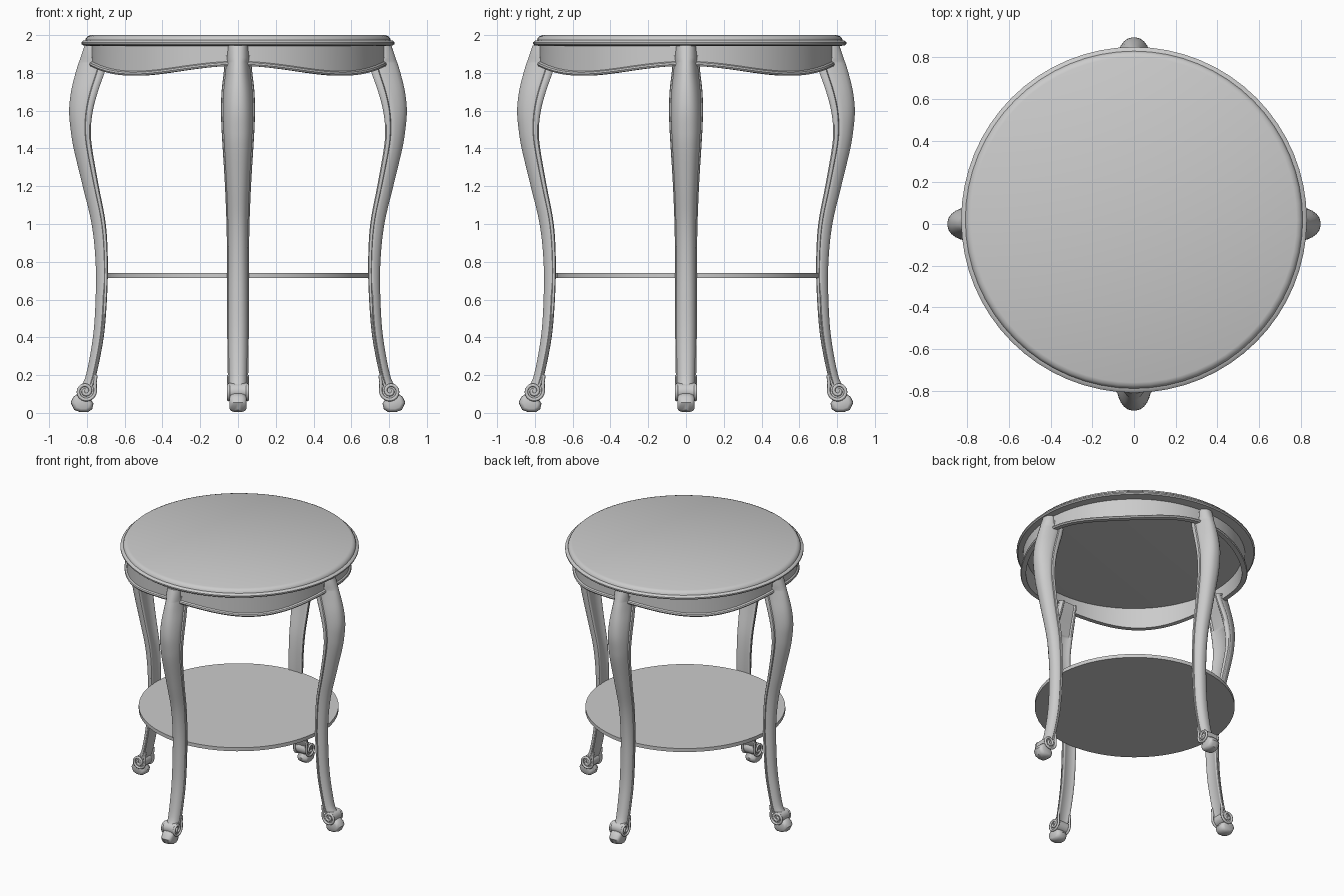
import bpy, bmesh, math
from mathutils import Matrix

if "Cube" in bpy.data.objects:
    bpy.data.objects.remove(bpy.data.objects["Cube"])

TAU = 2 * math.pi


def make_object(name, bm, angle=35):
    bmesh.ops.recalc_face_normals(bm, faces=bm.faces)
    me = bpy.data.meshes.new(name)
    bm.to_mesh(me)
    bm.free()
    ob = bpy.data.objects.new(name, me)
    bpy.context.collection.objects.link(ob)
    bpy.ops.object.select_all(action='DESELECT')
    ob.select_set(True)
    bpy.context.view_layer.objects.active = ob
    bpy.ops.object.shade_smooth_by_angle(angle=math.radians(angle))
    return ob


def loft(bm, rings, close=False, caps=True):
    """Skin a list of closed point rings."""
    vr = [[bm.verts.new(p) for p in ring] for ring in rings]
    pairs = list(zip(vr, vr[1:])) + ([(vr[-1], vr[0])] if close else [])
    for a, b in pairs:
        for i in range(len(a)):
            j = (i + 1) % len(a)
            bm.faces.new((a[i], a[j], b[j], b[i]))
    if caps and not close:
        bm.faces.new(vr[0])
        bm.faces.new(vr[-1])


def disc(name, profile, y=0, n=64):
    bm = bmesh.new()
    loft(bm, [[(r * math.cos(TAU * i / n), y + r * math.sin(TAU * i / n), z)
               for i in range(n)] for r, z in profile])
    return make_object(name, bm)


def smooth_stations(pts, steps=5):
    """Catmull-Rom interpolation of station tuples."""
    out = []
    for i in range(len(pts) - 1):
        p0, p1 = pts[max(i - 1, 0)], pts[i]
        p2, p3 = pts[i + 1], pts[min(i + 2, len(pts) - 1)]
        for s in range(steps):
            t = s / steps
            out.append(tuple(0.5 * (2 * b + (c - a) * t + (2 * a - 5 * b + 4 * c - d) * t * t
                                    + (3 * b - a - 3 * c + d) * t ** 3)
                             for a, b, c, d in zip(p0, p1, p2, p3)))
    return out + [pts[-1]]


# Round top with moulded edge, and the lower shelf
disc("table_top", [(0.79, 1.942), (0.82, 1.945), (0.829, 1.953), (0.829, 1.962), (0.82, 1.97),
                   (0.809, 1.973), (0.806, 1.982), (0.797, 1.993), (0.78, 2.0)], y=0.02)
disc("shelf", [(0.695, 0.713), (0.695, 0.74)], y=0.008)

# Scalloped apron ring with a beaded lower edge
bm = bmesh.new()
rings = []
N = 128
for i in range(N):
    a = TAU * i / N
    zb = 1.785 + 0.026 * (1 + math.cos(4 * a))
    section = [(0.772, 1.946), (0.774, zb + 0.024), (0.785, zb + 0.018), (0.789, zb + 0.009),
               (0.784, zb), (0.75, zb), (0.75, 1.946)]
    rings.append([(r * math.cos(a), r * math.sin(a), z) for r, z in section])
loft(bm, rings, close=True)
make_object("apron", bm)

# Cabriole leg: stations are (z, inner radius, outer radius, half width)
stations = [(0.07, 0.785, 0.855, 0.045), (0.13, 0.772, 0.838, 0.05), (0.2, 0.75, 0.805, 0.054),
            (0.4, 0.711, 0.768, 0.057), (0.6, 0.694, 0.754, 0.058), (0.8, 0.689, 0.754, 0.058),
            (1.0, 0.70, 0.775, 0.061), (1.2, 0.737, 0.822, 0.069), (1.4, 0.772, 0.87, 0.081),
            (1.5, 0.779, 0.886, 0.087), (1.6, 0.768, 0.894, 0.09), (1.7, 0.742, 0.884, 0.087),
            (1.8, 0.707, 0.86, 0.076), (1.86, 0.69, 0.841, 0.07)]
rows = smooth_stations(stations) + [(1.88, 0.75, 0.834, 0.066), (1.945, 0.755, 0.812, 0.058)]
# Half cross-section: (depth fraction, width fraction), rounded nose to beaded rear edge
half = [(1.0, 0.13), (0.96, 0.34), (0.85, 0.54), (0.68, 0.71), (0.5, 0.82), (0.34, 0.88),
        (0.29, 0.86), (0.26, 0.96), (0.17, 1.0), (0.07, 0.97), (0.0, 0.85), (0.0, 0.7), (0.06, 0.6)]
section = half + [(d, -w) for d, w in reversed(half)]
bm = bmesh.new()
loft(bm, [[(ri + d * (ro - ri), w * hw, z) for d, w in section] for z, ri, ro, hw in rows])
leg = make_object("leg_1", bm, 40)

# Foot: rounded toe pad under a scroll drum
toe = [(0.765, 0.05), (0.772, 0.02), (0.795, 0.004), (0.835, 0.004), (0.868, 0.016),
       (0.886, 0.055), (0.872, 0.085), (0.845, 0.105), (0.80, 0.10)]
bm = bmesh.new()
rings = []
for y, s in [(-0.044, 0.62), (-0.038, 0.85), (-0.02, 0.98), (0, 1), (0.02, 0.98), (0.038, 0.85), (0.044, 0.62)]:
    rings.append([(0.825 + (r - 0.825) * s, y, 0.05 + (z - 0.05) * s) for r, z in toe])
loft(bm, rings)
rot = Matrix.Translation((0.805, 0, 0.113)) @ Matrix.Rotation(math.pi / 2, 4, 'X')
bmesh.ops.create_cone(bm, cap_ends=True, segments=24, radius1=0.044, radius2=0.044, depth=0.098, matrix=rot)
foot = make_object("foot_1", bm, 45)

# Spiral volute beads on both sides of the foot, flowing out of the leg's rear edge
cu = bpy.data.curves.new("scroll", 'CURVE')
cu.dimensions = '3D'
cu.bevel_depth = 0.009
cu.bevel_resolution = 2
cu.use_fill_caps = True
for side in (-1, 1):
    pts = [(0.752, 0.2), (0.757, 0.16)]
    for k in range(33):
        t = k / 32
        a = math.pi + t * TAU * 1.7
        r = 0.046 * (1 - t) + 0.006
        pts.append((0.807 + r * math.cos(a), 0.115 + r * math.sin(a)))
    sp = cu.splines.new('POLY')
    sp.points.add(len(pts) - 1)
    for p, (x, z) in zip(sp.points, pts):
        p.co = (x, side * 0.05, z, 1)
    sp.use_smooth = True
scroll = bpy.data.objects.new("scroll_1", cu)
bpy.context.collection.objects.link(scroll)

# Repeat the leg parts at the four quarters
for part in (leg, foot, scroll):
    for q in range(1, 4):
        ob = part.copy()
        ob.name = part.name[:-1] + str(q + 1)
        ob.rotation_euler[2] = q * math.pi / 2
        bpy.context.collection.objects.link(ob)
